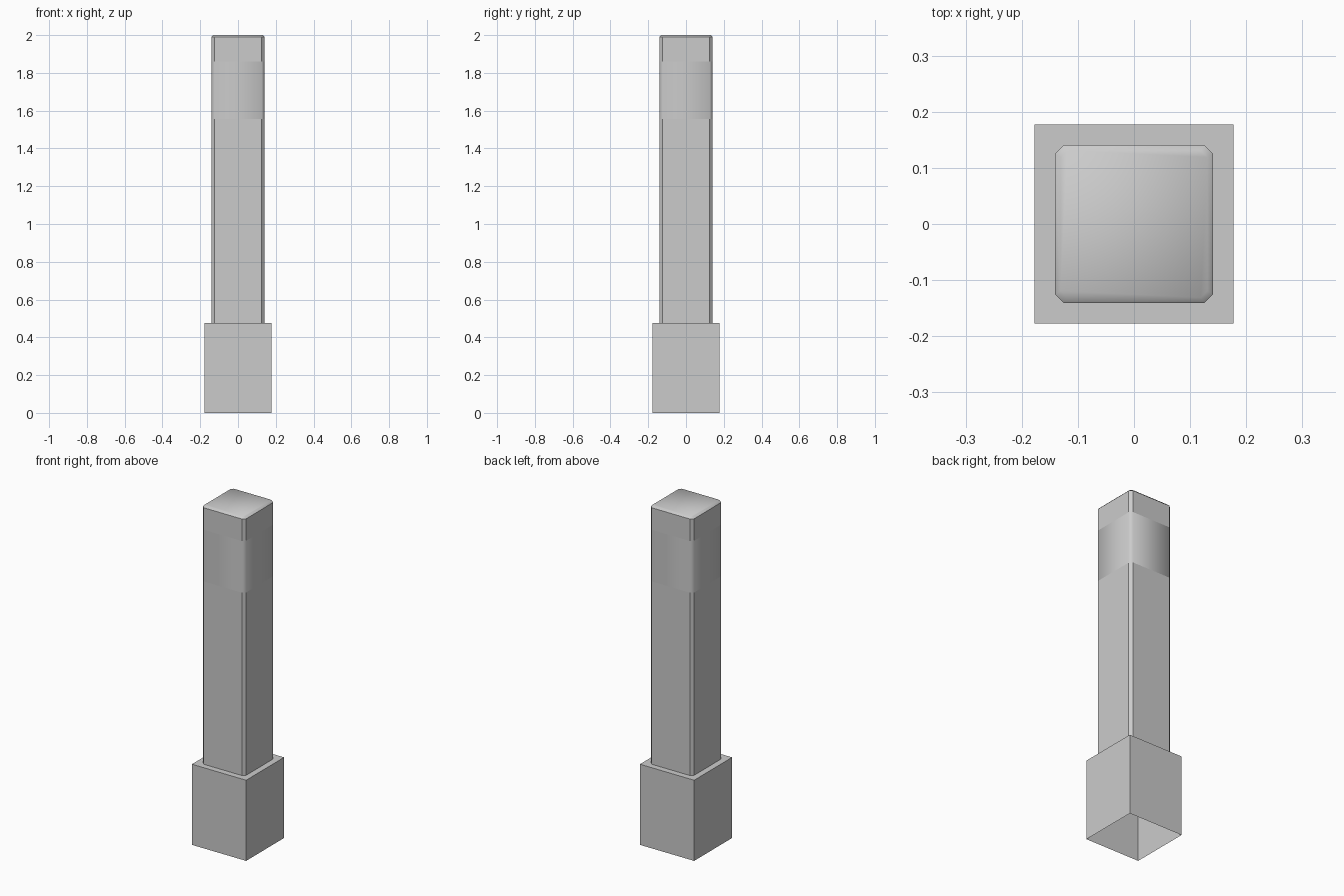
import bpy, bmesh

if "Cube" in bpy.data.objects:
    bpy.data.objects.remove(bpy.data.objects["Cube"])

HALF = 0.141     # post half width
CHAMFER = 0.016  # corner cut of the post


def octagon(half, cut, z):
    a, b = half, half - cut
    return [(x, y, z) for x, y in ((-b, -a), (b, -a), (a, -b), (a, b),
                                   (b, a), (-b, a), (-a, b), (-a, -b))]


def square(half, z):
    return [(-half, -half, z), (half, -half, z), (half, half, z), (-half, half, z)]


def tube(name, rings, smooth_from=99, closed_top=False):
    """Bridge stacked rings; segments from index smooth_from up are smooth."""
    bm = bmesh.new()
    loops = [[bm.verts.new(p) for p in ring] for ring in rings]
    n = len(loops[0])
    for k in range(len(loops) - 1):
        lo, hi = loops[k], loops[k + 1]
        for i in range(n):
            j = (i + 1) % n
            bm.faces.new((lo[i], lo[j], hi[j], hi[i])).smooth = k >= smooth_from
    if closed_top:
        bm.faces.new(loops[-1]).smooth = len(loops) - 1 >= smooth_from
    mesh = bpy.data.meshes.new(name)
    bm.to_mesh(mesh)
    bm.free()
    obj = bpy.data.objects.new(name, mesh)
    bpy.context.collection.objects.link(obj)
    return obj


# Square plinth, open underneath
tube("base", [square(0.177, 0), square(0.177, 0.476)], closed_top=True)

# Flat shaded shaft with chamfered corners
tube("post_shaft", [octagon(HALF, CHAMFER, z) for z in (0.476, 1.555)])

# Smooth shaded band flush with the shaft
tube("lamp_band", [octagon(HALF, CHAMFER, z) for z in (1.555, 1.86)], smooth_from=0)

# Cap with flat sides and a softly shaded bevelled top
tube("post_cap", [octagon(HALF, CHAMFER, 1.86), octagon(HALF, CHAMFER, 1.99),
                  octagon(HALF - 0.01, CHAMFER - 0.004, 2.0)],
     smooth_from=1, closed_top=True)
